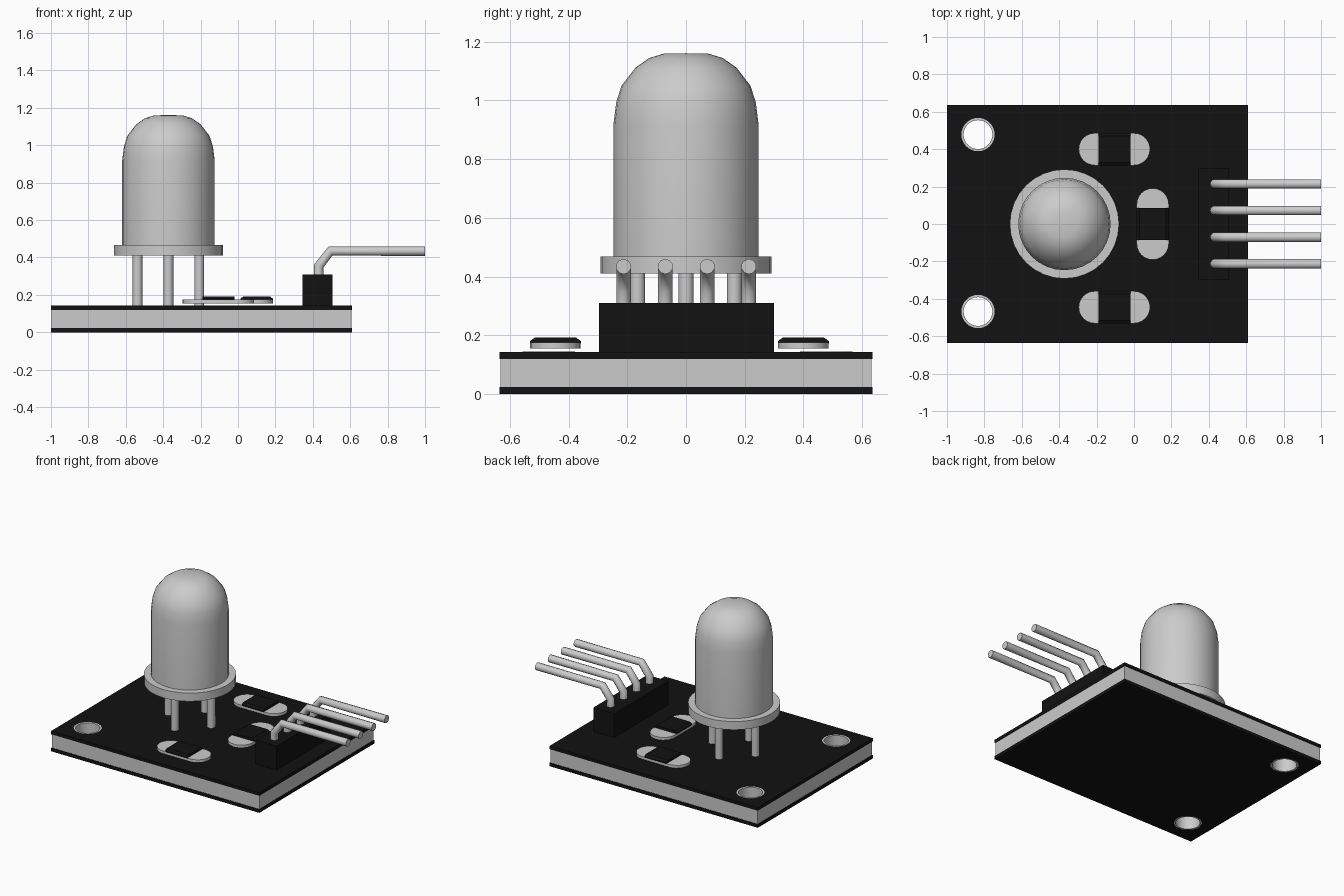
import bpy, bmesh, math
from mathutils import Matrix

if "Cube" in bpy.data.objects:
    bpy.data.objects.remove(bpy.data.objects["Cube"])

black = bpy.data.materials.new("black")
black.diffuse_color = (0.006, 0.006, 0.006, 1)
black.use_nodes = True
black.node_tree.nodes["Principled BSDF"].inputs["Base Color"].default_value = black.diffuse_color


def finish(name, bm, mat=None, smooth=True):
    bmesh.ops.recalc_face_normals(bm, faces=bm.faces)
    mesh = bpy.data.meshes.new(name)
    bm.to_mesh(mesh)
    bm.free()
    ob = bpy.data.objects.new(name, mesh)
    bpy.context.collection.objects.link(ob)
    if mat:
        mesh.materials.append(mat)
    if smooth:
        bpy.ops.object.select_all(action='DESELECT')
        ob.select_set(True)
        bpy.context.view_layer.objects.active = ob
        bpy.ops.object.shade_smooth_by_angle(angle=math.radians(35))
    return ob


def box(name, x0, x1, y0, y1, z0, z1, mat=None):
    bm = bmesh.new()
    bmesh.ops.create_cube(bm, size=1)
    for v in bm.verts:
        v.co = ((x0 + x1) / 2 + v.co.x * (x1 - x0),
                (y0 + y1) / 2 + v.co.y * (y1 - y0),
                (z0 + z1) / 2 + v.co.z * (z1 - z0))
    return finish(name, bm, mat, False)


def lathe(name, profile, x, y, steps=32, closed=False):
    bm = bmesh.new()
    vs = [bm.verts.new((r, 0, z)) for r, z in profile]
    edges = [bm.edges.new(p) for p in zip(vs, vs[1:])]
    if closed:
        edges.append(bm.edges.new((vs[-1], vs[0])))
    bmesh.ops.spin(bm, geom=vs + edges, cent=(0, 0, 0), axis=(0, 0, 1),
                   angle=math.tau, steps=steps)
    bmesh.ops.remove_doubles(bm, verts=bm.verts, dist=1e-5)
    bmesh.ops.translate(bm, verts=bm.verts, vec=(x, y, 0))
    return finish(name, bm)


# Circuit board: grey core between two black skins, drilled twice
holes = [(-0.834, 0.478), (-0.834, -0.468)]
layers = [box("board_bottom_skin", -1, 0.61, -0.635, 0.635, 0, 0.024, black),
          box("board_core", -0.997, 0.607, -0.632, 0.632, 0.024, 0.119),
          box("board_top_skin", -1, 0.61, -0.635, 0.635, 0.119, 0.142, black)]
for hx, hy in holes:
    cutter = lathe("hole_cutter", [(0, -0.1), (0.086, -0.1), (0.086, 0.3), (0, 0.3)], hx, hy)
    for layer in layers:
        mod = layer.modifiers.new("hole", 'BOOLEAN')
        mod.object, mod.operation, mod.solver = cutter, 'DIFFERENCE', 'EXACT'
        bpy.context.view_layer.objects.active = layer
        bpy.ops.object.modifier_apply(modifier=mod.name)
    bpy.data.objects.remove(cutter)
    # Metal sleeve lining the hole
    lathe("hole_sleeve", [(0.077, 0), (0.089, 0), (0.089, 0.144), (0.077, 0.144)],
          hx, hy, closed=True)

# Lamp: flange, bulb and four legs
LX = -0.372
lathe("lamp_flange", [(0, 0.41), (0.292, 0.41), (0.292, 0.468), (0.24, 0.468), (0, 0.468)], LX, 0)
lathe("lamp_bulb", [(0, 0.46), (0.247, 0.46), (0.247, 0.92), (0.238, 0.993), (0.22, 1.05),
                    (0.172, 1.112), (0.125, 1.145), (0.075, 1.16), (0, 1.161)], LX, 0)
for i in range(4):
    a = i * math.pi / 2
    lathe("lamp_leg", [(0, 0.14), (0.026, 0.14), (0.026, 0.42), (0, 0.42)],
          LX + 0.165 * math.cos(a), 0.165 * math.sin(a), 16)


# Resistors: stadium-shaped metal pad with a rounded black body on top
def resistor(x, y, turn):
    place = Matrix.Translation((x, y, 0)) @ Matrix.Rotation(turn, 4, 'Z')
    bm = bmesh.new()
    outline = []
    for side in (1, -1):
        for k in range(13):
            a = -math.pi / 2 + k * math.pi / 12
            outline.append(bm.verts.new((side * (0.105 + 0.086 * math.cos(a)),
                                         side * 0.086 * math.sin(a), 0.155)))
    face = bm.faces.new(outline)
    top = bmesh.ops.extrude_face_region(bm, geom=[face])
    bmesh.ops.translate(bm, vec=(0, 0, 0.02),
                        verts=[v for v in top['geom'] if isinstance(v, bmesh.types.BMVert)])
    bmesh.ops.transform(bm, matrix=place, verts=bm.verts)
    finish("resistor_pad", bm)
    bm = bmesh.new()
    section = [(-0.087, 0.172), (-0.087, 0.18), (-0.07, 0.192),
               (0.07, 0.192), (0.087, 0.18), (0.087, 0.172)]
    ends = [[bm.verts.new((ex, sy, sz)) for sy, sz in section] for ex in (-0.085, 0.085)]
    for ring in ends:
        bm.faces.new(ring)
    for k in range(6):
        j = (k + 1) % 6
        bm.faces.new((ends[0][k], ends[0][j], ends[1][j], ends[1][k]))
    bmesh.ops.transform(bm, matrix=place, verts=bm.verts)
    finish("resistor_body", bm, black, False)


for x, y, turn in [(-0.105, 0.40, 0), (0.1, 0, math.pi / 2), (-0.105, -0.445, 0)]:
    resistor(x, y, turn)

# Pin header block with four bent pins
box("header_block", 0.345, 0.506, -0.297, 0.3, 0.14, 0.31, black)
for i in range(4):
    curve = bpy.data.curves.new("header_pin", 'CURVE')
    curve.dimensions = '3D'
    curve.bevel_depth = 0.026
    curve.bevel_resolution = 3
    curve.use_fill_caps = True
    path = [(0.432, 0.28), (0.432, 0.355), (0.494, 0.434), (1.0, 0.434)]
    spline = curve.splines.new('POLY')
    spline.points.add(len(path) - 1)
    for p, (px, pz) in zip(spline.points, path):
        p.co = (px, -0.213 + 0.1425 * i, pz, 1)
    pin = bpy.data.objects.new("header_pin", curve)
    bpy.context.collection.objects.link(pin)
    bpy.ops.object.select_all(action='DESELECT')
    pin.select_set(True)
    bpy.context.view_layer.objects.active = pin
    bpy.ops.object.convert(target='MESH')
    bpy.ops.object.shade_smooth_by_angle(angle=math.radians(60))
